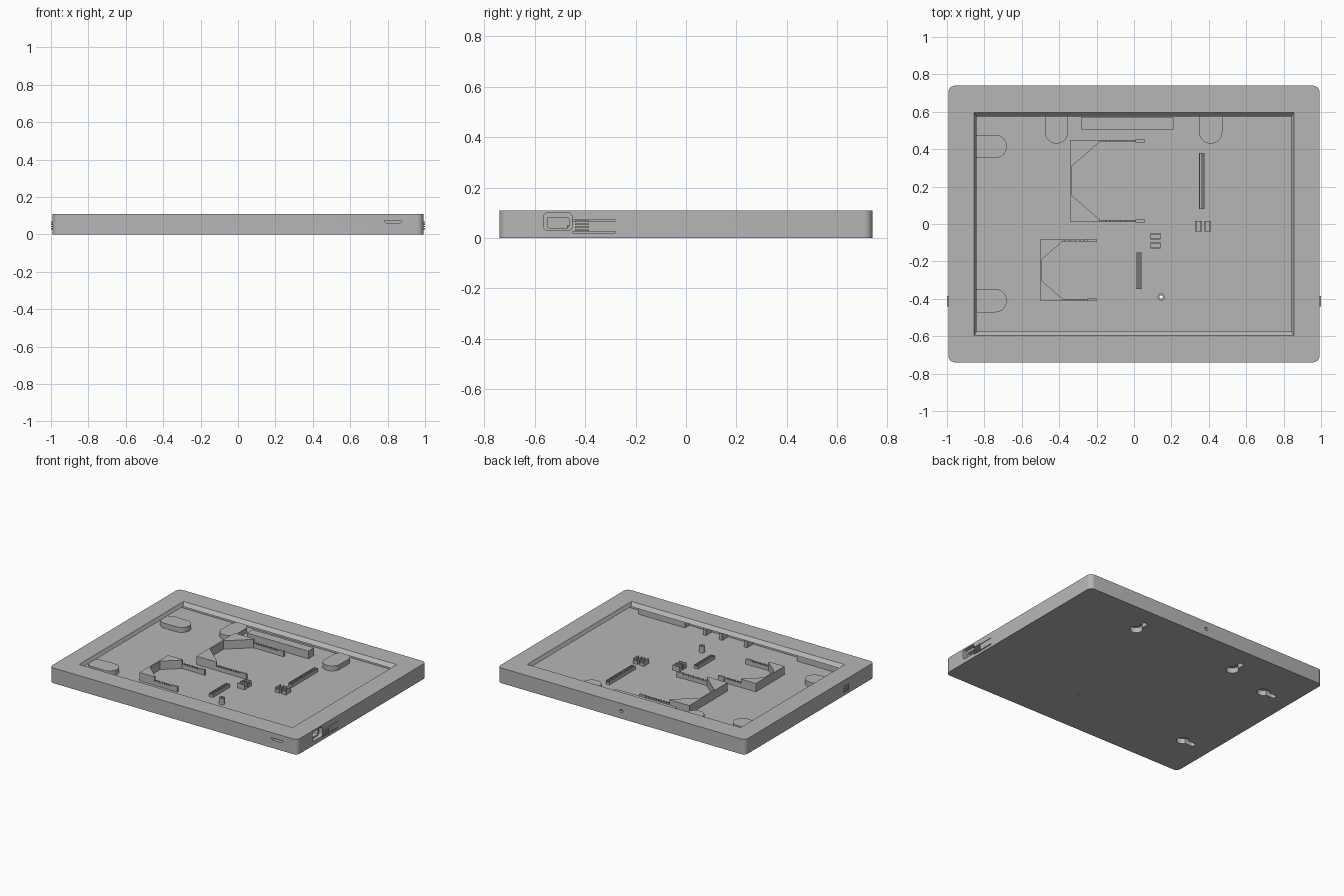
import bpy, bmesh, math

if "Cube" in bpy.data.objects:
    bpy.data.objects.remove(bpy.data.objects["Cube"])

grey = bpy.data.materials.new("plain grey")
grey.diffuse_color = (0.47, 0.47, 0.47, 1)
grey.use_nodes = True
grey.node_tree.nodes["Principled BSDF"].inputs["Base Color"].default_value = grey.diffuse_color


def loft(name, low, high):
    """Solid between two matching rings of 3D points."""
    bm = bmesh.new()
    a = [bm.verts.new(p) for p in low]
    b = [bm.verts.new(p) for p in high]
    n = len(a)
    bm.faces.new(a)
    bm.faces.new(b)
    for i in range(n):
        bm.faces.new((a[i], a[(i + 1) % n], b[(i + 1) % n], b[i]))
    bmesh.ops.recalc_face_normals(bm, faces=bm.faces)
    me = bpy.data.meshes.new(name)
    bm.to_mesh(me)
    bm.free()
    me.materials.append(grey)
    ob = bpy.data.objects.new(name, me)
    bpy.context.collection.objects.link(ob)
    return ob


def prism(name, pts, z0, z1):
    return loft(name, [(x, y, z0) for x, y in pts], [(x, y, z1) for x, y in pts])


def prism_x(name, pts, x0, x1):
    return loft(name, [(x0, y, z) for y, z in pts], [(x1, y, z) for y, z in pts])


def rect(x0, x1, y0, y1):
    return [(x0, y0), (x1, y0), (x1, y1), (x0, y1)]


def box(name, x0, x1, y0, y1, z0, z1):
    return prism(name, rect(x0, x1, y0, y1), z0, z1)


def rounded(x0, x1, y0, y1, r, n=6):
    pts = []
    for k, (cx, cy) in enumerate([(x1 - r, y1 - r), (x0 + r, y1 - r),
                                  (x0 + r, y0 + r), (x1 - r, y0 + r)]):
        for i in range(n + 1):
            t = math.pi / 2 * (k + i / n)
            pts.append((cx + r * math.cos(t), cy + r * math.sin(t)))
    return pts


def circle(cx, cy, r, n=24):
    return [(cx + r * math.cos(2 * math.pi * i / n), cy + r * math.sin(2 * math.pi * i / n))
            for i in range(n)]


def cut(ob, tool, keep=False):
    m = ob.modifiers.new("cut", "BOOLEAN")
    m.operation, m.solver, m.object = "DIFFERENCE", "EXACT", tool
    bpy.context.view_layer.objects.active = ob
    bpy.ops.object.modifier_apply(modifier=m.name)
    if not keep:
        bpy.data.objects.remove(tool)


FLOOR, LIP, TOP = 0.014, 0.085, 0.11
SINK = FLOOR - 0.004   # fittings start slightly inside the floor

# Case shell: hollow under an overhanging, bevelled frame
case = prism("case", rounded(-0.992, 0.992, -0.74, 0.74, 0.035), 0, TOP)
cut(case, box("cavity", -0.93, 0.93, -0.68, 0.68, FLOOR, LIP))
over, under = rect(-0.855, 0.855, -0.597, 0.597), rect(-0.84, 0.84, -0.572, 0.572)
cut(case, loft("opening", [(x, y, LIP - 0.002) for x, y in under],
               [(x, y, TOP + 0.0005) for x, y in over]))

# Side port, stepped, through the right wall
cut(case, prism_x("port_recess", rounded(-0.565, -0.452, 0.03, 0.1, 0.016, 4), 0.965, 1.1))
cut(case, prism_x("port_hole", rounded(-0.55, -0.465, 0.04, 0.082, 0.008, 3), 0.9, 1.1))
# Thin grooves beside the port
cut(case, box("upper_groove", 0.985, 1.1, -0.45, -0.28, 0.067, 0.071))
cut(case, box("lower_groove", 0.985, 1.1, -0.45, -0.28, 0.02, 0.026))
# Front slot with a slanted underside
slot = [(0.78, 0.072), (0.88, 0.072), (0.865, 0.058), (0.795, 0.058)]
cut(case, loft("front_slot", [(x, -0.8, z) for x, z in slot], [(x, -0.715, z) for x, z in slot]))
# Small pin hole in the back wall
cut(case, loft("pin_hole", [(x, 0.72, z) for x, z in circle(0, 0.055, 0.012, 12)],
               [(x, 0.8, z) for x, z in circle(0, 0.055, 0.012, 12)]))

# Hanger pads inside, each with a keyhole open to the underside
for x, y, dx, dy in [(-0.79, 0.415, -1, 0), (-0.79, -0.41, -1, 0),
                     (-0.415, 0.54, 0, 1), (0.41, 0.54, 0, 1)]:
    hx, hy = (0.11, 0.062) if dx else (0.062, 0.11)
    pad = prism("hanger_pad", rounded(x - hx, x + hx, y - hy, y + hy, 0.0615, 8), SINK, 0.05)
    ang = math.atan2(dy, dx)
    key = []
    for i in range(17):            # round entry
        t = ang + math.radians(25 + 310 * i / 16)
        key.append((x - dx * 0.03 + 0.042 * math.cos(t), y - dy * 0.03 + 0.042 * math.sin(t)))
    for i in range(9):             # narrow end
        t = ang + math.radians(-90 + 180 * i / 8)
        key.append((x + dx * 0.055 + 0.018 * math.cos(t), y + dy * 0.055 + 0.018 * math.sin(t)))
    tool = prism("keyhole", key, -0.1, 0.038)
    cut(case, tool, True)
    cut(pad, tool)

# Tube standing on the floor, drilled right through
tube = prism("tube", circle(0.145, -0.39, 0.019), SINK, 0.06)
drill = prism("drill", circle(0.145, -0.39, 0.009), -0.1, 0.2)
cut(case, drill, True)
cut(tube, drill)


def bracket(x0, x1, y0, y1, gusset):
    """C-shaped holder: thin walls, filled corners and two low arms."""
    t, top = 0.01, 0.075
    box("bracket_wall", x0, x0 + t, y0, y1, SINK, top)
    for y, s in ((y0, 1), (y1, -1)):
        prism("bracket_corner", [(x0, y), (x0 + gusset, y), (x0 + gusset, y + s * t),
                                 (x0 + t, y + s * gusset * 0.88), (x0, y + s * gusset * 0.88)],
              SINK, top)
        box("bracket_arm", x0 + gusset, x1, *sorted((y, y + s * t)), SINK, 0.042)
        box("arm_tip", x1 - 0.05, x1, *sorted((y - s * 0.003, y + s * 0.013)), SINK, 0.052)
        n = int((x1 - x0 - gusset - 0.05) / 0.02)
        for i in range(n):         # teeth along the arm
            x = x0 + gusset + 0.008 + 0.02 * i
            box("arm_tooth", x, x + 0.01, *sorted((y, y + s * t)), 0.04, 0.052)


bracket(-0.342, 0.058, 0.012, 0.45, 0.16)
bracket(-0.502, -0.2, -0.41, -0.083, 0.12)

# Long block near the back edge
box("rear_block", -0.283, 0.21, 0.505, 0.57, SINK, 0.07)

# Ribbed connector strips
for x0, x1, y0, y1 in [(0.347, 0.377, 0.08, 0.38), (0.012, 0.042, -0.347, -0.153)]:
    box("strip_base", x0, x1, y0, y1, SINK, 0.03)
    for x in (x0, (x0 + x1) / 2 - 0.003, x1 - 0.006):
        box("strip_rib", x, x + 0.006, y0, y1, 0.028, 0.04)


def clip(cx, cy, along_x):
    """Small channel-shaped clip."""
    a, b = 0.028, 0.018
    if along_x:
        box("clip_base", cx - a, cx + a, cy - b, cy + b, SINK, 0.034)
        for s in (-1, 1):
            box("clip_side", cx - a, cx + a, *sorted((cy + s * b, cy + s * (b - 0.009))), SINK, 0.05)
    else:
        box("clip_base", cx - b, cx + b, cy - a, cy + a, SINK, 0.034)
        for s in (-1, 1):
            box("clip_side", *sorted((cx + s * b, cx + s * (b - 0.009))), cy - a, cy + a, SINK, 0.05)


clip(0.345, -0.013, False)
clip(0.395, -0.013, False)
clip(0.115, -0.065, True)
clip(0.115, -0.113, True)

# Posts and bars under the front frame
for x in (0.28, 0.15, -0.05):
    box("front_post", x - 0.012, x + 0.012, -0.685, -0.61, SINK, 0.06)
for x0, x1 in ((-0.82, -0.45), (0.45, 0.82)):
    box("front_bar", x0, x1, -0.685, -0.63, SINK, 0.07)

# Stacked grip ridges on both side walls
for s in (-1, 1):
    for i in range(4):
        z = 0.027 + 0.012 * i
        box("side_ridge", *sorted((s * 0.985, s * 1.0)), -0.44, -0.385, z, z + 0.007)

# Smooth only the gently curved corners
for ob in bpy.context.collection.objects:
    ob.select_set(ob.name.startswith(("case", "hanger_pad", "tube")))
bpy.context.view_layer.objects.active = case
bpy.ops.object.shade_smooth_by_angle(angle=math.radians(30))
